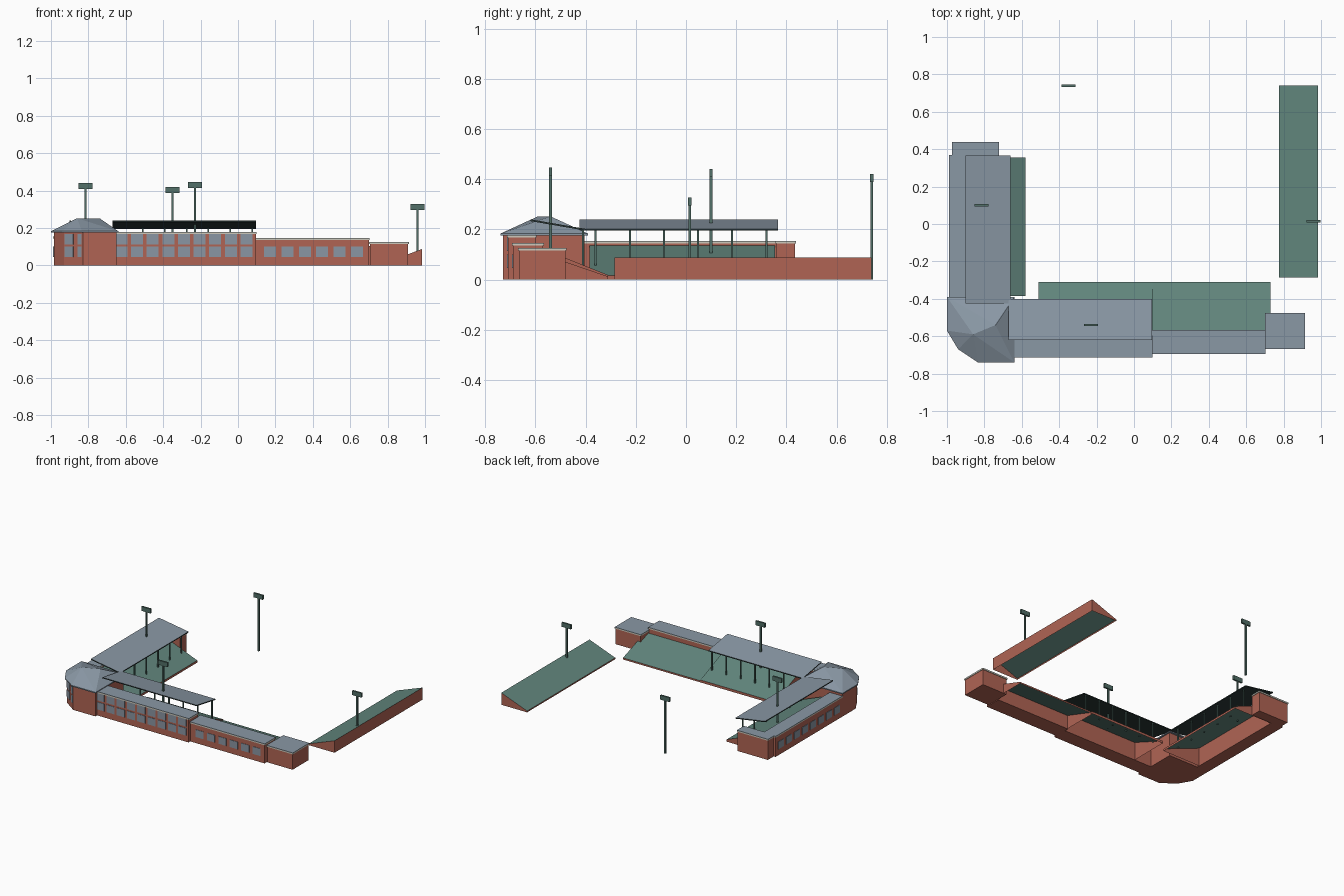
import bpy, bmesh
from math import atan2
from mathutils import Vector, Matrix

cube = bpy.data.objects.get("Cube")
if cube:
    bpy.data.objects.remove(cube)


def material(name, rgb):
    m = bpy.data.materials.new(name)
    m.use_nodes = True
    colour = [((c / 255 + 0.055) / 1.055) ** 2.4 for c in rgb] + [1]
    m.diffuse_color = colour
    m.node_tree.nodes["Principled BSDF"].inputs["Base Color"].default_value = colour
    return m


BRICK = material("brick", (176, 100, 84))
ROOF = material("slate_grey", (138, 152, 165))
GLASS = material("window_grey", (138, 150, 163))
CREAM = material("cream_stone", (205, 202, 188))
GREEN = material("seat_green", (97, 133, 124))
METAL = material("metal_green", (82, 112, 104))
DARK = material("canopy_underside", (44, 58, 56))


def finish(bm, name, *mats):
    me = bpy.data.meshes.new(name)
    bm.to_mesh(me)
    bm.free()
    for m in mats:
        me.materials.append(m)
    ob = bpy.data.objects.new(name, me)
    bpy.context.collection.objects.link(ob)
    return ob


def add_box(bm, lo, hi):
    lo, hi = Vector(lo), Vector(hi)
    mat = Matrix.Translation((lo + hi) / 2) @ Matrix.Diagonal((*(hi - lo), 1))
    bmesh.ops.create_cube(bm, size=1, matrix=mat)


def box(name, lo, hi, mat):
    bm = bmesh.new()
    add_box(bm, lo, hi)
    return finish(bm, name, mat)


def wing(name, x0, x1, y0, y1, h):
    """Brick block with a stone coping and a flat roof."""
    e = 0.004
    box(name + "_walls", (x0, y0, 0), (x1, y1, h - 0.01), BRICK)
    box(name + "_coping", (x0 - e, y0 - e, h - 0.01), (x1 + e, y1 + e, h - 0.002), CREAM)
    box(name + "_roof", (x0 - e, y0 - e, h - 0.002), (x1 + e, y1 + e, h + 0.001), ROOF)


def sloped(name, top, bottom, mats):
    """Block between two four-point rings; top, sides and optional base coloured in turn."""
    bm = bmesh.new()
    t = [bm.verts.new(p) for p in top]
    b = [bm.verts.new(p) for p in bottom]
    bm.faces.new(t).material_index = 0
    for i in range(4):
        j = (i + 1) % 4
        bm.faces.new((b[i], b[j], t[j], t[i])).material_index = 1
    if len(mats) > 2:
        bm.faces.new(b[::-1]).material_index = 2
    return finish(bm, name, *mats)


def slope_ring(axis, x0, x1, y0, y1, z0, z1):
    """Corner points whose height runs from z0 to z1 along an axis."""
    pts = [(x0, y0), (x1, y0), (x1, y1), (x0, y1)]
    low = (x0, y0)[axis]
    return [(*p, z0 if p[axis] == low else z1) for p in pts]


def stand(name, *ring):
    top = slope_ring(*ring)
    sloped(name, top, [(x, y, 0) for x, y, z in top], (GREEN, BRICK))


def canopy(name, *ring):
    top = slope_ring(*ring)
    sloped(name, top, [(x, y, z - 0.007) for x, y, z in top], (ROOF, DARK, DARK))


def windows(name, spots, heights):
    """Thin panes; each spot is centre x, centre y, wall direction, width."""
    bm = bmesh.new()
    for x, y, d, w in spots:
        for z in heights:
            mat = (Matrix.Translation((x, y, z)) @ Matrix.Rotation(atan2(d[1], d[0]), 4, 'Z')
                   @ Matrix.Diagonal((w, 0.006, 0.054, 1)))
            bmesh.ops.create_cube(bm, size=1, matrix=mat)
    finish(bm, name, GLASS)


# Straight wings
wing("front_tall_wing", -0.66, 0.095, -0.71, -0.60, 0.177)
wing("front_low_wing", 0.095, 0.70, -0.69, -0.57, 0.145)
wing("front_end_block", 0.705, 0.91, -0.665, -0.48, 0.125)
wing("side_wing", -0.985, -0.89, -0.41, 0.366, 0.153)
wing("side_end_block", -0.97, -0.725, 0.36, 0.434, 0.153)

# Corner building
plan = [(-0.985, -0.405), (-0.985, -0.565), (-0.93, -0.66), (-0.83, -0.73),
        (-0.65, -0.73), (-0.65, -0.405)]
bm = bmesh.new()
base = bm.faces.new([bm.verts.new((x, y, 0)) for x, y in plan])
ext = bmesh.ops.extrude_face_region(bm, geom=[base], use_keep_orig=True)
bmesh.ops.translate(bm, vec=(0, 0, 0.178),
                    verts=[v for v in ext["geom"] if isinstance(v, bmesh.types.BMVert)])
bmesh.ops.recalc_face_normals(bm, faces=bm.faces[:])
finish(bm, "corner_walls", BRICK)

# Hipped corner roof with a short ridge
eaves = [(-1.0, -0.39), (-1.0, -0.57), (-0.94, -0.67), (-0.835, -0.74),
         (-0.64, -0.74), (-0.64, -0.39)]
bm = bmesh.new()
for z in (0.175, 0.183):
    for x, y in eaves:
        bm.verts.new((x, y, z))
for p in ((-0.86, -0.59, 0.252), (-0.74, -0.54, 0.252)):
    bm.verts.new(p)
bmesh.ops.convex_hull(bm, input=bm.verts[:])
finish(bm, "corner_roof", ROOF)

# Windows
ALONG_X, ALONG_Y = (1, 0), (0, 1)
LOW, HIGH = 0.073, 0.14
windows("front_tall_windows",
        [(-0.623 + 0.0835 * i, -0.71, ALONG_X, 0.064) for i in range(9)], (LOW, HIGH))
windows("front_low_windows",
        [(0.171 + 0.093 * i, -0.69, ALONG_X, 0.064) for i in range(6)], (LOW,))
windows("side_windows",
        [(-0.985, -0.345 + 0.093 * i, ALONG_Y, 0.064) for i in range(8)], (LOW,))
a, b = Vector(plan[2]), Vector(plan[3])
windows("corner_windows",
        [(*a.lerp(b, t), b - a, w) for t, w in ((0.27, 0.058), (0.84, 0.024))], (LOW, HIGH))

# Sloped seating stands
stand("front_stand_covered", 1, -0.51, 0.10, -0.61, -0.31, 0.138, 0.018)
stand("front_stand_open", 1, 0.10, 0.73, -0.58, -0.31, 0.105, 0.012)
stand("side_stand", 0, -0.90, -0.58, -0.385, 0.355, 0.14, 0.016)
stand("far_stand", 0, 0.775, 0.985, -0.285, 0.74, 0.01, 0.088)

# Canopies and their columns
canopy("front_canopy", 1, -0.67, 0.097, -0.62, -0.40, 0.24, 0.202)
canopy("side_canopy", 0, -0.90, -0.66, -0.425, 0.367, 0.24, 0.202)
bm = bmesh.new()
r = 0.004
columns = [(-0.508 + 0.1166 * i, -0.41) for i in range(6)]
columns += [(-0.685, -0.36 + 0.136 * i) for i in range(6)]
for x, y in columns:
    add_box(bm, (x - r, y - r, 0.05), (x + r, y + r, 0.2))
finish(bm, "canopy_columns", METAL)

# Floodlights
lamps = [("front", -0.23, -0.54, 0.11, 0.446), ("side", -0.815, 0.10, 0.10, 0.44),
         ("back", -0.35, 0.74, 0, 0.42), ("far", 0.96, 0.015, 0.07, 0.328)]
for name, x, y, z0, z1 in lamps:
    bm = bmesh.new()
    p = 0.0055
    add_box(bm, (x - p, y - p, z0), (x + p, y + p, z1 - 0.01))
    add_box(bm, (x - 0.037, y - 0.0065, z1 - 0.032), (x + 0.037, y + 0.0065, z1))
    finish(bm, name + "_floodlight", METAL)
